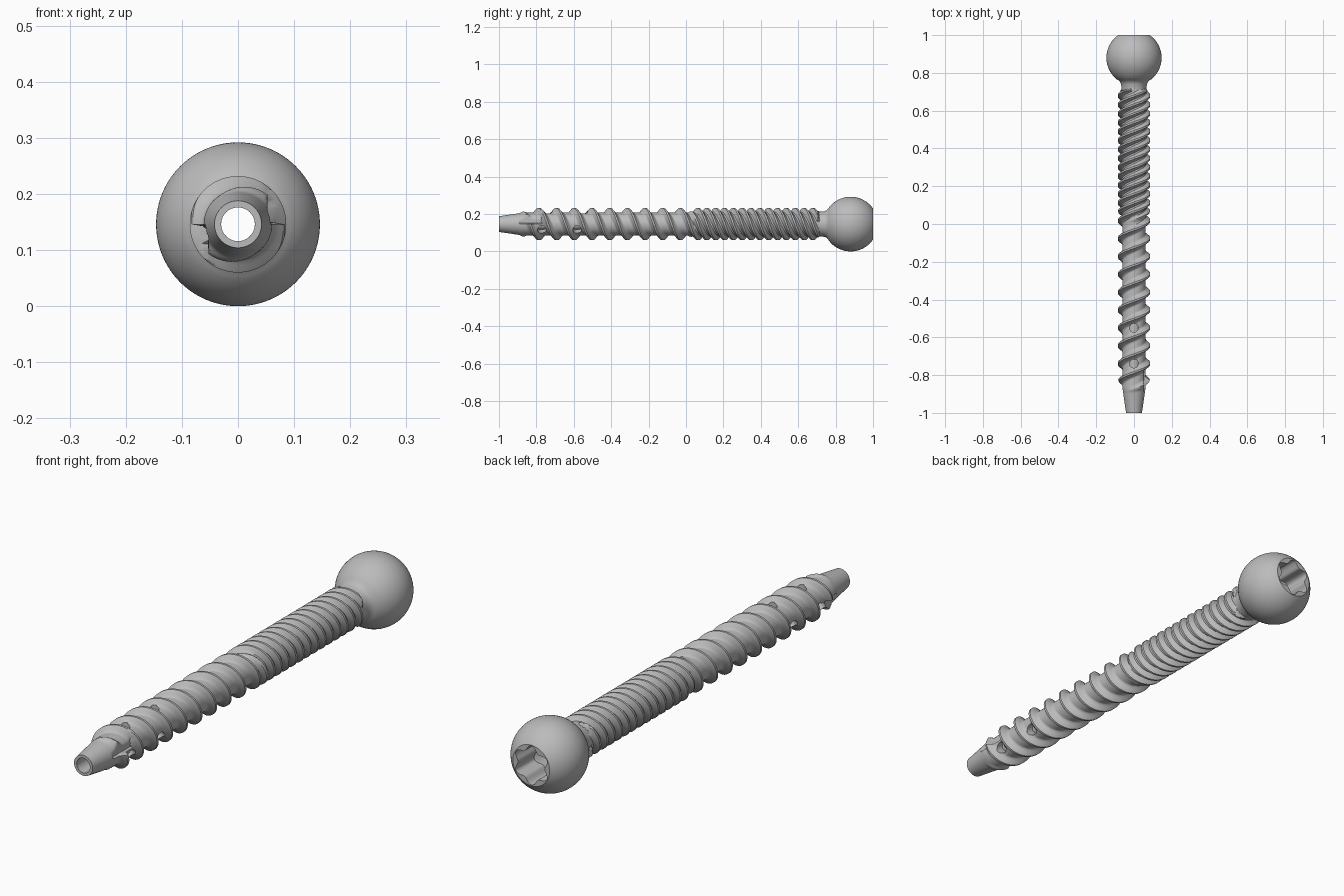
import bpy, bmesh
from math import sin, cos, pi, sqrt, acos, hypot, radians
from mathutils import Vector

if "Cube" in bpy.data.objects:
    bpy.data.objects.remove(bpy.data.objects["Cube"])

AXIS_Z = 0.146          # height of the screw axis
LEAD = 0.189            # advance per turn, shared by both threads
PITCH = LEAD / 2        # coarse double thread
ROWS = 40               # profile rows per turn
SEG = 64                # segments around
BORE = 0.03
START, END = -1.0, 0.8
CREST = -0.03           # a crest lies on top at this y
HOLE = 0.023            # side hole radius

steel = bpy.data.materials.new("steel grey")
steel.use_nodes = True
grey = (0.5, 0.5, 0.5, 1)
steel.diffuse_color = grey
steel.node_tree.nodes["Principled BSDF"].inputs["Base Color"].default_value = grey


def polar(r, angle, y):
    return Vector((r * sin(angle), y, AXIS_Z + r * cos(angle)))


def ramp(a, b, v):
    return min(1, max(0, (v - a) / (b - a)))


def make_object(name, bm):
    bmesh.ops.recalc_face_normals(bm, faces=bm.faces)
    mesh = bpy.data.meshes.new(name)
    bm.to_mesh(mesh)
    bm.free()
    mesh.materials.append(steel)
    ob = bpy.data.objects.new(name, mesh)
    bpy.context.collection.objects.link(ob)
    bpy.ops.object.select_all(action='DESELECT')
    ob.select_set(True)
    bpy.context.view_layer.objects.active = ob
    bpy.ops.object.shade_smooth_by_angle(angle=radians(32))


def extrude(bm, edges):
    """Extrude open edges; return the new vertices and edges."""
    geom = bmesh.ops.extrude_edge_only(bm, edges=edges)["geom"]
    return ([g for g in geom if isinstance(g, bmesh.types.BMVert)],
            [g for g in geom if isinstance(g, bmesh.types.BMEdge)])


def ridge(s, pitch, flat, foot):
    """Thread height 0..1 with a flat crest and concave flanks."""
    d = abs((s - CREST + pitch / 2) % pitch - pitch / 2)
    return (1 - ramp(flat, foot, d)) ** 1.4


def shaft_radius(y, s, angle):
    core = 0.042 + 0.019 * ramp(-1, -0.87, y) + 0.005 * ramp(0, 0.08, y)
    coarse = ridge(s, PITCH, 0.006, 0.026 - 0.007 * ramp(0, 0.08, y))
    fine = ridge(s, PITCH / 2, 0.006, 0.019) * ramp(0.01, 0.07, y)
    fade = ramp(-0.89, -0.82, y) * (1 - ramp(0.705, 0.712, y))
    r = core + (0.086 - core) * max(coarse, fine) * fade
    # Two opposite cutting flutes near the tip
    if -0.89 < y < -0.77 and sin(angle) * cos(angle) > 0.001:
        r = min(r, 0.053 / abs(sin(angle)))
    return r


# Threaded shaft: rows follow the helix, so the crests stay crisp
bm = bmesh.new()
step = LEAD / ROWS
first = CREST - 13 * PITCH
count = int((END - first) / step) + 2
grid = []
for i in range(count + 1):
    s = first + i * step
    row = []
    for j in range(SEG):
        angle = 2 * pi * j / SEG
        y = min(END, max(START, s + LEAD * j / SEG))
        row.append(bm.verts.new(polar(shaft_radius(y, s, angle), angle, y)))
    grid.append(row)


def vert(i, j):
    if j == SEG:
        i, j = i + ROWS, 0
    return grid[min(i, count)][j]


for i in range(count):
    for j in range(SEG):
        quad = [vert(i, j), vert(i, j + 1), vert(i + 1, j + 1), vert(i + 1, j)]
        quad = [v for k, v in enumerate(quad) if (v.co - quad[k - 1].co).length > 1e-6]
        if len(quad) > 2:
            bm.faces.new(quad)
bmesh.ops.remove_doubles(bm, verts=bm.verts, dist=0.00002)
loose = [v for v in bm.verts if not v.link_faces]
bmesh.ops.delete(bm, geom=loose, context='VERTS')

# Tip rim and central bore
rim = [e for e in bm.edges if e.is_boundary and all(v.co.y < START + 0.001 for v in e.verts)]
verts, rim = extrude(bm, rim)
for v in verts:
    x, z = v.co.x, v.co.z - AXIS_Z
    k = BORE / hypot(x, z)
    v.co = (x * k, START, AXIS_Z + z * k)
for v in extrude(bm, rim)[0]:
    v.co.y = END


def drill(a, y0):
    """Open a round radial hole and line it down to the bore."""
    out = Vector((sin(a), 0, cos(a)))
    side = Vector((cos(a), 0, -sin(a)))
    centre = Vector((0, y0, AXIS_Z))

    def local(v):
        p = v.co - centre
        return p.dot(side), p.y, p.dot(out)

    def near(v, reach):
        t, h, r = local(v)
        return r > 0.035 and hypot(t, h) < reach

    inside = [v for v in bm.verts if near(v, HOLE)]
    bmesh.ops.delete(bm, geom=inside, context='VERTS')
    edges = [e for e in bm.edges if e.is_boundary and all(near(v, HOLE + 0.015) for v in e.verts)]
    for v in {v for e in edges for v in e.verts}:
        t, h, r = local(v)
        k = HOLE / hypot(t, h)
        v.co = centre + side * t * k + out * r + Vector((0, h * k, 0))
    for v in extrude(bm, edges)[0]:
        t, h, r = local(v)
        v.co += out * (sqrt(BORE ** 2 - t ** 2) - r)


# Three side holes per turn, following the thread groove
for y0 in (-0.55, -0.55 - LEAD):
    for k in range(3):
        drill(k * 2 * pi / 3, y0 - k * LEAD / 6)
make_object("threaded_shaft", bm)

# Ball head: neck fillet, sphere, flat rim, six-lobed socket, bore
BALL, CENTRE = 0.146, 0.88
rings = [(0.715, 0.066, 0), (0.74, 0.068, 0), (0.752, 0.074, 0), (0.761, 0.083, 0)]
a0, a1 = acos(-0.113 / BALL), acos(0.12 / BALL)
for k in range(33):
    a = a0 + (a1 - a0) * k / 32
    rings.append((CENTRE + BALL * cos(a), BALL * sin(a), 0))
rings += [(1.0, 0.07, 0.01), (0.88, 0.07, 0.01), (0.87, BORE, 0), (0.8, BORE, 0)]
bm = bmesh.new()
n = 96
loops = [[bm.verts.new(polar(r + lobe * cos(6 * 2 * pi * j / n), 2 * pi * j / n, y))
          for j in range(n)] for y, r, lobe in rings]
for k, loop in enumerate(loops):
    after = loops[(k + 1) % len(loops)]
    for j in range(n):
        m = (j + 1) % n
        bm.faces.new((loop[j], loop[m], after[m], after[j]))
make_object("ball_head", bm)
